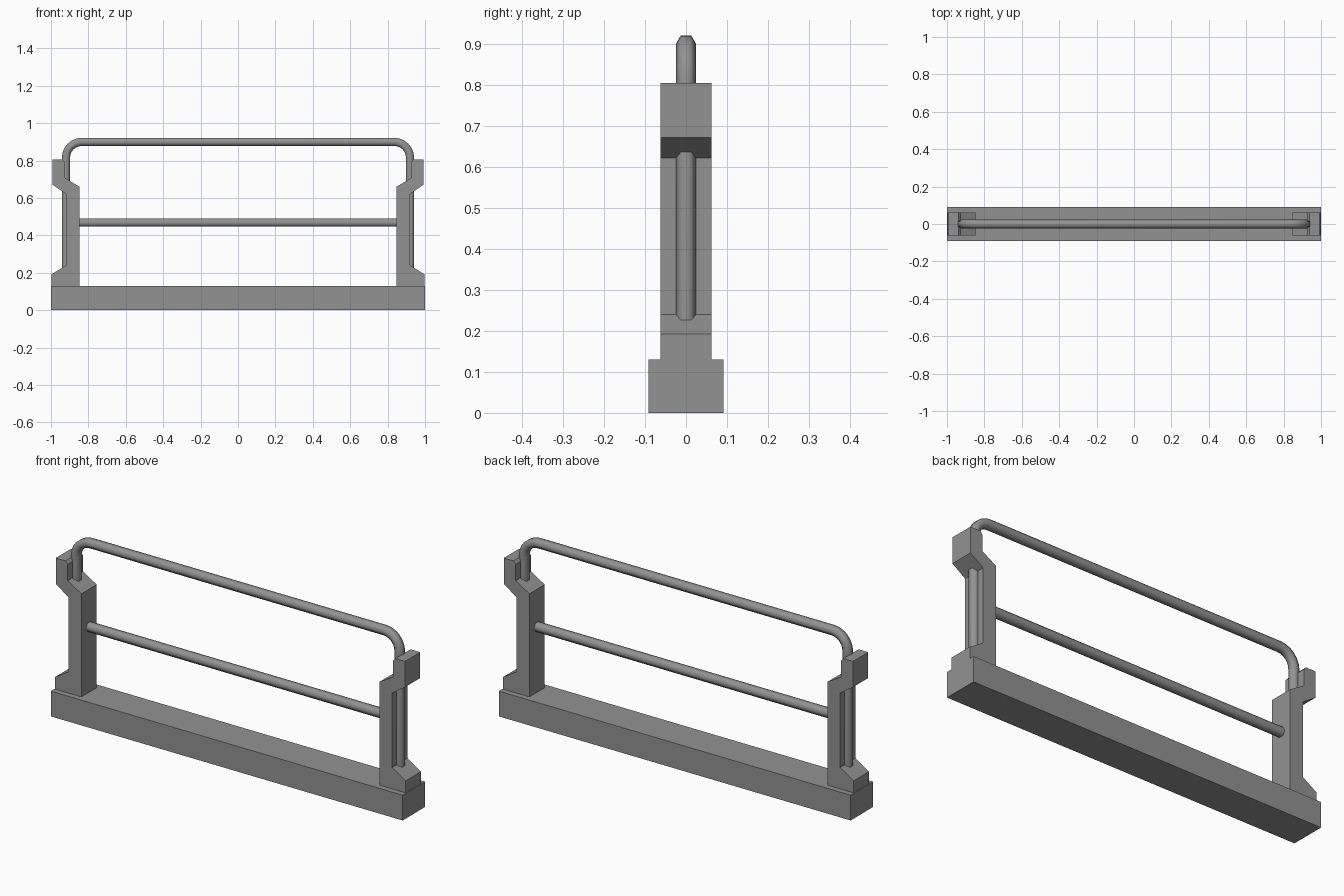
import bpy, bmesh, math
from mathutils import Vector

if "Cube" in bpy.data.objects:
    bpy.data.objects.remove(bpy.data.objects["Cube"])

grey = bpy.data.materials.new("mid_grey")
grey.diffuse_color = (0.29, 0.29, 0.29, 1)
grey.use_nodes = True
grey.node_tree.nodes["Principled BSDF"].inputs["Base Color"].default_value = grey.diffuse_color


def finish(name, bm, smooth=0):
    bmesh.ops.recalc_face_normals(bm, faces=bm.faces)
    me = bpy.data.meshes.new(name)
    bm.to_mesh(me)
    bm.free()
    me.materials.append(grey)
    ob = bpy.data.objects.new(name, me)
    bpy.context.collection.objects.link(ob)
    if smooth:
        bpy.ops.object.select_all(action='DESELECT')
        ob.select_set(True)
        bpy.context.view_layer.objects.active = ob
        bpy.ops.object.shade_smooth_by_angle(angle=math.radians(smooth))
    return ob


def extrude_profile(name, pts, depth):
    """Extrude an (x, z) outline along y, centred on y = 0."""
    bm = bmesh.new()
    face = bm.faces.new([bm.verts.new((x, -depth / 2, z)) for x, z in pts])
    ext = bmesh.ops.extrude_face_region(bm, geom=[face])
    bmesh.ops.translate(bm, vec=(0, depth, 0),
                        verts=[g for g in ext["geom"] if isinstance(g, bmesh.types.BMVert)])
    return finish(name, bm)


def hex_tube(name, path, r):
    """Sweep a hexagon along an (x, z) path, corners pointing along y."""
    bm = bmesh.new()
    pts = [Vector((x, 0, z)) for x, z in path]
    side = Vector((0, 1, 0))
    rings = []
    for i, p in enumerate(pts):
        d0 = (p - pts[max(i - 1, 0)]).normalized()
        d1 = (pts[min(i + 1, len(pts) - 1)] - p).normalized()
        up = (d0 + d1).normalized().cross(side)
        rings.append([bm.verts.new(p + r * (math.cos(a) * side + math.sin(a) * up))
                      for a in (k * math.pi / 3 for k in range(6))])
    for a, b in zip(rings, rings[1:]):
        for k in range(6):
            bm.faces.new((a[k], a[(k + 1) % 6], b[(k + 1) % 6], b[k]))
    bm.faces.new(rings[0])
    bm.faces.new(rings[-1])
    return finish(name, bm, 65)


# Base beam
extrude_profile("base_beam", [(-1, 0), (1, 0), (1, 0.13), (-1, 0.13)], 0.182)

# End posts, with a flared foot and an outward-stepped head
post = [(0.847, 0.13), (0.997, 0.13), (0.997, 0.192), (0.92, 0.24), (0.92, 0.622),
        (0.993, 0.672), (0.993, 0.805), (0.938, 0.805), (0.925, 0.79),
        (0.925, 0.707), (0.847, 0.66)]
for name, s in (("right_post", 1), ("left_post", -1)):
    extrude_profile(name, [(s * x, z) for x, z in post], 0.124)

# Top rail: bent tube running down through both posts
bend = 0.085
half = [(0.92, 0.21)]
for k in range(7):
    a = k * math.pi / 12
    half.append((0.92 - bend + bend * math.cos(a), 0.9 - bend + bend * math.sin(a)))
hex_tube("top_rail", half + [(-x, z) for x, z in reversed(half)], 0.025)

# Middle rail between the posts
hex_tube("middle_rail", [(-0.87, 0.468), (0.87, 0.468)], 0.025)
